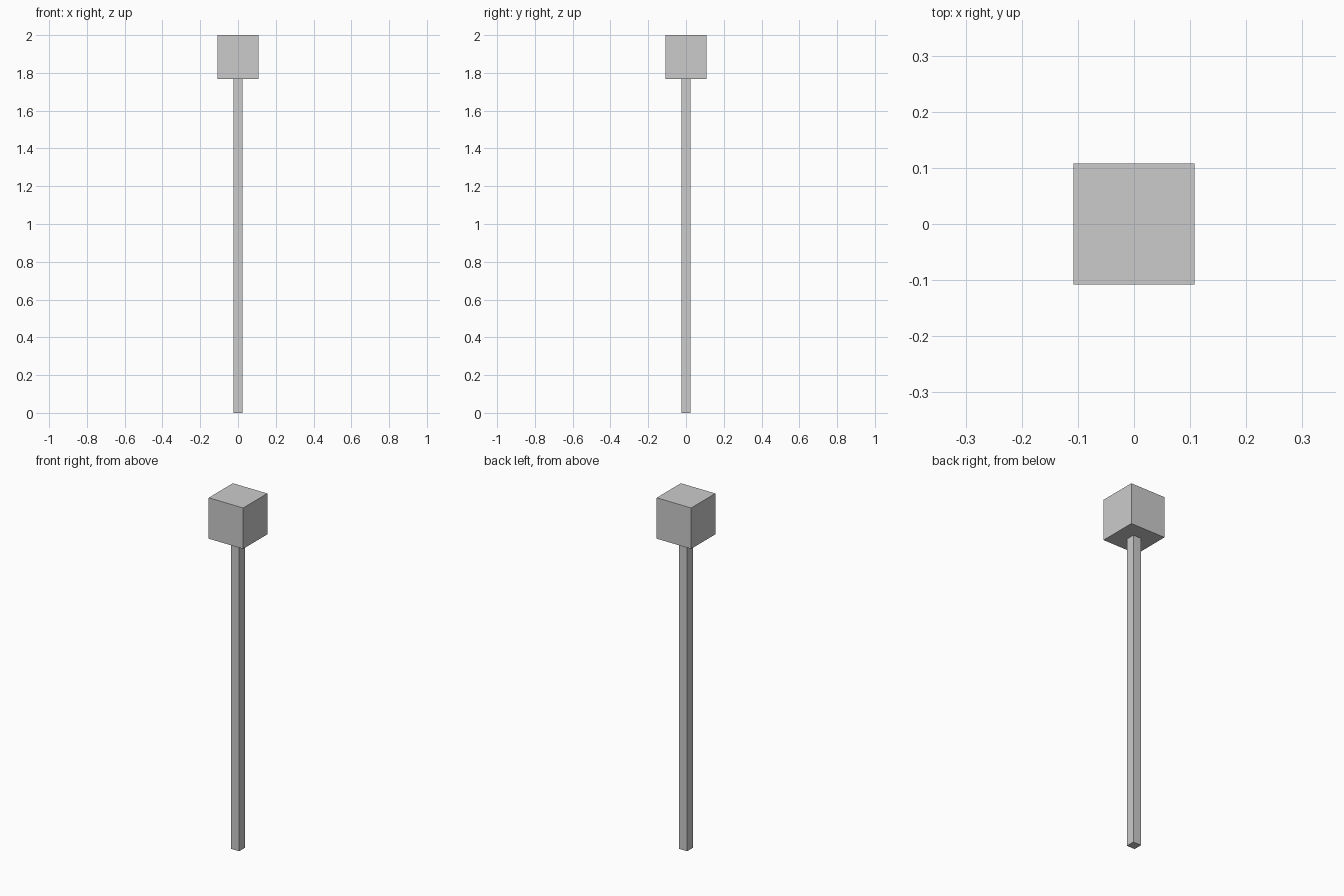
import bpy

if "Cube" in bpy.data.objects:
    bpy.data.objects.remove(bpy.data.objects["Cube"])


def box(name, half_width, z_bottom, z_top):
    """Square upright box centred on the z axis."""
    bpy.ops.mesh.primitive_cube_add(size=1, location=(0, 0, (z_bottom + z_top) / 2))
    part = bpy.context.object
    part.name = name
    part.scale = (2 * half_width, 2 * half_width, z_top - z_bottom)
    bpy.ops.object.transform_apply(location=False, rotation=False, scale=True)
    return part


HEAD_BOTTOM = 1.768

# Thin square post standing on the ground
box("post", 0.025, 0.0, HEAD_BOTTOM)

# Block head on top of the post
box("head_block", 0.108, HEAD_BOTTOM, 2.0)
